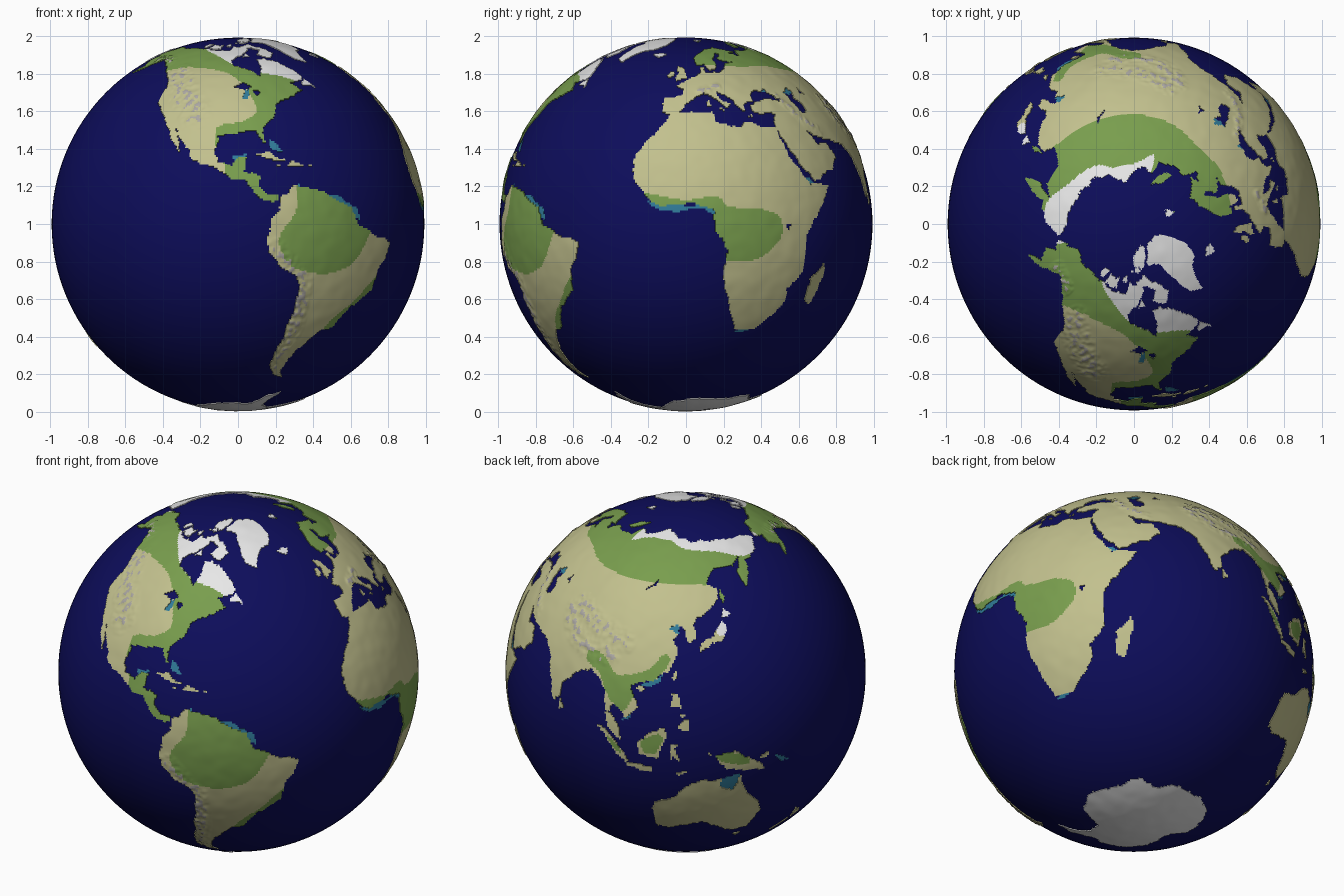
import bpy, bmesh, math, random
from mathutils import Vector, noise
from mathutils.geometry import intersect_point_line

if "Cube" in bpy.data.objects:
    bpy.data.objects.remove(bpy.data.objects["Cube"])
random.seed(4)

COLUMNS, ROWS = 600, 300
STEP = 360 / COLUMNS
SEA_RADIUS = 0.993
cells = {}          # (column, row) -> [part name, material index]


def make_material(name, colour):
    material = bpy.data.materials.new(name)
    material.use_nodes = True
    material.diffuse_color = (*colour, 1)
    shader = material.node_tree.nodes["Principled BSDF"]
    shader.inputs["Base Color"].default_value = (*colour, 1)
    shader.inputs["Roughness"].default_value = 0.9
    return material


palette = [make_material("dry_land_tan", (0.54, 0.53, 0.27)),
           make_material("forest_green", (0.19, 0.34, 0.075)),
           make_material("snow_white", (0.8, 0.8, 0.8)),
           make_material("mountain_grey", (0.4, 0.38, 0.36)),
           make_material("shallow_water_teal", (0.03, 0.2, 0.32)),
           make_material("ocean_navy", (0.004, 0.004, 0.105))]
TAN, GREEN, SNOW, GREY, TEAL, NAVY = range(len(palette))


def roughen(points, levels=3):
    """Break every edge of an outline into a ragged coast."""
    for _ in range(levels):
        result = []
        for (ax, ay), (bx, by) in zip(points, points[1:] + points[:1]):
            push = random.uniform(-0.12, 0.12)
            limit = min(1, 6 / max(math.hypot(bx - ax, by - ay), 1))
            push *= limit
            result += [(ax, ay), ((ax + bx) / 2 - (by - ay) * push, (ay + by) / 2 + (bx - ax) * push)]
        points = result
    return points


def soften(points, levels=2):
    """Round the corners of a climate zone."""
    for _ in range(levels):
        result = []
        for a, b in zip(points, points[1:] + points[:1]):
            a, b = Vector(a), Vector(b)
            result += [a.lerp(b, 0.2), a.lerp(b, 0.8)]
        points = result
    return points


def inside(points):
    """Scan an outline of longitudes and latitudes, giving the grid cells within it."""
    for row in range(ROWS):
        lat = (row + 0.5) * STEP - 90
        hits = sorted(ax + (lat - ay) / (by - ay) * (bx - ax)
                      for (ax, ay), (bx, by) in zip(points, points[1:] + points[:1])
                      if (ay > lat) != (by > lat))
        for west, east in zip(hits[::2], hits[1::2]):
            first = math.ceil((west + 180) / STEP - 0.5)
            last = math.floor((east + 180) / STEP - 0.5)
            for column in range(first, last + 1):
                yield column % COLUMNS, row


def land(part, colour, points):
    for cell in inside(roughen(points)):
        cells[cell] = [part, colour]


def sea(points):
    for cell in inside(roughen(points, 2)):
        cells.pop(cell, None)


def zone(colour, points):
    for cell in inside(soften(points)):
        if cell in cells:
            cells[cell][1] = colour


def shallow(points):
    for cell in inside(roughen(points)):
        cells.setdefault(cell, ["shallows", TEAL])


# Americas
land("north_america", GREEN, [
    (-168, 66), (-161, 64), (-165, 61), (-158, 58), (-164, 54), (-152, 59), (-146, 61), (-137, 58), (-130, 54),
    (-124, 48), (-124, 40), (-118, 34), (-115, 30), (-110, 23), (-113, 31), (-109, 26), (-105, 20), (-95, 16),
    (-92, 14), (-87, 13), (-83, 8), (-78, 7), (-77, 9), (-80, 9), (-83, 11), (-83, 15), (-88, 16), (-87, 21),
    (-90, 21), (-92, 18), (-96, 19), (-98, 23), (-97, 28), (-90, 29), (-84, 30), (-82, 27), (-80, 25), (-81, 31),
    (-76, 35), (-74, 40), (-70, 42), (-65, 44), (-60, 46), (-65, 49), (-60, 50), (-56, 52), (-62, 58), (-65, 60),
    (-70, 61), (-78, 62), (-77, 56), (-79, 52), (-82, 55), (-93, 58), (-94, 61), (-87, 64), (-86, 66), (-81, 69),
    (-94, 72), (-97, 68), (-108, 68), (-115, 69), (-128, 70), (-141, 70), (-156, 71)])
land("south_america", TAN, [
    (-77, 8), (-72, 12), (-62, 10), (-52, 5), (-50, 0), (-44, -3), (-35, -6), (-39, -13), (-40, -21), (-48, -26),
    (-54, -34), (-58, -35), (-62, -39), (-65, -42), (-67, -46), (-69, -51), (-66, -55), (-72, -53), (-75, -48),
    (-73, -40), (-71, -30), (-70, -18), (-76, -14), (-81, -6), (-80, -2), (-80, 1), (-77, 4)])
land("greenland", SNOW, [(-73, 78), (-60, 82), (-35, 83), (-20, 80), (-20, 73), (-25, 70), (-38, 66), (-43, 60),
                         (-50, 62), (-53, 68), (-57, 75), (-70, 76)])
for island in ([(-62, 66), (-68, 63), (-77, 65), (-72, 68), (-80, 70), (-89, 72), (-80, 74), (-70, 71)],
               [(-117, 70), (-105, 69), (-105, 73), (-115, 73)], [(-125, 72), (-120, 71), (-117, 74), (-123, 74)],
               [(-90, 77), (-78, 76), (-66, 82), (-85, 82), (-92, 80)], [(-102, 72), (-96, 72), (-98, 74)],
               [(-95, 75), (-82, 75), (-85, 77)], [(-87, 63), (-81, 63), (-84, 66)]):
    land("arctic_islands", SNOW, island)
land("newfoundland", SNOW, [(-59, 48), (-56, 51), (-53, 47)])
for island in ([(-85, 22), (-80, 23), (-74, 20), (-78, 20)], [(-74, 18), (-72, 20), (-68, 18)],
               [(-78, 18), (-76, 19), (-76, 18)], [(-67, 18), (-66, 19), (-65, 18)]):
    land("caribbean_islands", TAN, island)
zone(TAN, [(-131, 55), (-120, 57), (-105, 56), (-95, 54), (-87, 48), (-84, 42), (-82, 37), (-88, 33), (-98, 32),
           (-98, 25), (-94, 18), (-94, 13), (-108, 14), (-130, 30), (-136, 53)])
zone(SNOW, [(-118, 76), (-122, 70), (-104, 64), (-92, 58), (-80, 54), (-66, 52), (-54, 46), (-50, 52), (-75, 80)])
zone(GREEN, [(-72, 14), (-71, 8), (-72, 3), (-78, -4), (-75, -13), (-62, -16), (-51, -13), (-45, -3), (-42, 4)])
zone(GREEN, [(-36, -12), (-42, -18), (-46, -23), (-56, -32), (-57, -37), (-46, -30), (-36, -21)])
sea([(-92, 47), (-88, 49), (-84, 47), (-88, 46)])
sea([(-88, 42), (-87, 46), (-85, 46), (-86, 42)])
sea([(-84, 46), (-80, 45), (-82, 43), (-83, 44)])

# Africa
land("africa", TAN, [
    (-17, 15), (-17, 21), (-10, 30), (-6, 36), (10, 37), (11, 33), (20, 31), (22, 33), (33, 31), (35, 31), (34, 28),
    (37, 20), (43, 12), (51, 12), (44, 2), (40, -4), (40, -15), (35, -20), (35, -25), (32, -29), (26, -34),
    (18, -34), (15, -27), (12, -17), (13, -8), (9, -1), (9, 4), (4, 6), (-8, 5), (-13, 9)])
land("madagascar", TAN, [(44, -17), (49, -12), (50, -16), (47, -25), (44, -24)])
zone(GREEN, [(-20, 11), (-10, 9), (0, 7), (10, 9), (13, 5), (24, 5), (31, 2), (31, -5), (22, -12), (8, -11), (0, 0),
             (-18, 0)])
sea([(32, 0), (34, 0), (33, -2)])

# Europe and Asia
land("europe", TAN, [
    (-9, 37), (-9, 43), (-2, 43), (-1, 46), (-5, 48), (2, 51), (8, 54), (8, 57), (10, 57), (10, 54), (14, 54), (20, 55),
    (22, 57), (24, 59), (30, 60), (22, 61), (21, 63), (25, 65), (22, 66), (17, 62), (18, 60), (16, 56), (13, 55),
    (11, 59), (6, 58), (5, 62), (14, 68), (25, 71), (40, 67), (33, 66), (40, 64), (44, 68), (54, 68), (56, 45),
    (48, 41), (41, 42), (37, 45), (38, 47), (34, 45), (31, 46), (28, 43), (28, 41), (24, 40), (23, 37), (20, 40),
    (19, 42), (13, 45), (14, 42), (18, 40), (16, 38), (12, 42), (9, 44), (4, 43), (0, 40), (-2, 37), (-6, 36)])
land("north_asia", TAN, [
    (52, 68), (68, 69), (70, 73), (80, 72), (104, 77), (114, 74), (130, 71), (140, 72), (160, 70), (180, 69), (190, 66),
    (179, 62), (165, 60), (162, 55), (157, 51), (156, 57), (163, 62), (155, 59), (142, 59), (136, 54), (141, 52),
    (140, 48), (132, 43), (118, 41), (52, 41)])
land("south_asia", TAN, [
    (131, 45), (128, 40), (129, 36), (126, 34), (125, 38), (121, 40), (118, 39), (122, 37), (120, 35), (122, 31),
    (119, 25), (114, 22), (110, 21), (106, 20), (109, 13), (105, 9), (100, 13), (99, 10), (103, 5), (104, 1), (101, 3),
    (98, 9), (97, 17), (91, 22), (87, 21), (80, 15), (80, 10), (77, 8), (73, 17), (72, 21), (67, 25), (57, 27),
    (51, 28), (48, 30), (51, 25), (56, 26), (59, 22), (55, 17), (45, 13), (43, 16), (39, 21), (35, 28), (34, 31),
    (36, 36), (30, 36), (27, 37), (26, 39), (29, 41), (35, 42), (41, 41), (52, 45)])
land("british_isles", TAN, [(-5, 50), (1, 51), (0, 53), (-2, 57), (-5, 58), (-5, 55), (-3, 54), (-5, 52)])
land("british_isles", TAN, [(-10, 52), (-6, 52), (-6, 55), (-8, 55)])
land("iceland", SNOW, [(-24, 65), (-19, 63), (-14, 65), (-18, 66)])
land("svalbard", SNOW, [(12, 79), (17, 77), (25, 80)])
land("novaya_zemlya", SNOW, [(52, 71), (58, 71), (68, 77), (56, 75)])
for island in ([(12, 38), (15, 38), (15, 37)], [(8, 39), (9, 43), (10, 39)], [(24, 35), (26, 36), (26, 35)]):
    land("mediterranean_islands", TAN, island)
land("sakhalin", GREEN, [(142, 46), (142, 54), (144, 49)])
land("japan", TAN, [(130, 31), (131, 34), (136, 36), (140, 41), (142, 39), (140, 35), (135, 34), (132, 32)])
land("japan", SNOW, [(140, 42), (142, 45), (145, 43), (143, 42)])
land("sri_lanka", TAN, [(80, 6), (80, 10), (82, 7)])
land("taiwan", TAN, [(120, 23), (121, 25), (122, 25), (121, 22)])
land("hainan", TAN, [(108, 19), (110, 20), (111, 19), (110, 18)])
sea([(47, 45), (51, 47), (53, 45), (51, 42), (54, 40), (54, 37), (50, 37), (49, 40)])
sea([(58, 44), (60, 47), (61, 44)])
sea([(104, 51), (110, 56), (109, 53)])
zone(GREEN, [(0, 58), (17, 58), (34, 57), (50, 58), (69, 55), (90, 54), (115, 54), (136, 54), (156, 48), (195, 58),
             (195, 80), (0, 80)])
zone(SNOW, [(72, 66), (85, 71), (110, 72), (121, 68), (150, 66), (165, 61), (195, 60), (195, 80), (72, 80)])
zone(GREEN, [(87, 28), (94, 28), (100, 22), (106, 23), (112, 25), (117, 31), (120, 29), (115, 22), (108, 20),
             (107, 15), (104, 10), (98, 15), (94, 22), (88, 24)])
zone(SNOW, [(137, 36), (141, 36), (144, 40), (139, 42)])

# Islands of the south east, Australia and New Zealand
for island in ([(95, 5), (98, 4), (104, -2), (106, -6), (102, -4)], [(105, -6), (114, -7), (114, -9), (106, -8)],
               [(109, 1), (117, 7), (119, 5), (116, -4), (110, -3)],
               [(119, -5), (120, 1), (125, 2), (121, 0), (123, -5), (121, -3)],
               [(131, -1), (135, -3), (141, -2), (147, -6), (151, -10), (143, -9), (138, -8), (135, -4)],
               [(120, 18), (122, 18), (124, 13), (120, 14)], [(122, 7), (126, 10), (126, 6)],
               [(122, 11), (125, 12), (124, 10)], [(149, -6), (152, -4), (152, -6)], [(120, -9), (127, -8), (123, -10)]):
    land("south_east_islands", TAN, island)
zone(GREEN, [(110, 2), (116, 5), (118, 3), (115, -3), (111, -2)])
zone(GREEN, [(133, -2), (144, -3), (147, -8), (137, -6)])
zone(GREEN, [(98, 3), (103, -1), (104, -4), (101, -2)])
land("australia", TAN, [
    (114, -22), (114, -34), (118, -35), (124, -33), (131, -31), (138, -35), (144, -38), (150, -37), (153, -29),
    (151, -24), (146, -19), (143, -11), (141, -17), (136, -15), (137, -12), (131, -12), (126, -14), (122, -18)])
land("tasmania", TAN, [(145, -41), (148, -41), (147, -43)])
land("new_zealand", TAN, [(173, -35), (178, -38), (175, -41), (174, -39)])
land("new_zealand", TAN, [(173, -41), (174, -42), (169, -46), (167, -46)])

# Antarctica wraps right round the pole
land("antarctica", SNOW, [
    (-181, -78), (-160, -77), (-140, -75), (-120, -74), (-100, -73), (-75, -73), (-68, -67), (-58, -63), (-62, -70),
    (-60, -75), (-45, -78), (-30, -77), (-15, -72), (0, -70), (30, -69), (55, -66), (70, -69), (90, -66), (110, -66),
    (135, -66), (150, -69), (165, -71), (168, -77), (181, -78), (181, -95), (-181, -95)])

# Shallow water beside the coasts
for patch in ([(-79, 27), (-77, 26), (-75, 23), (-79, 24)], [(-88, 42), (-87, 46), (-85, 46), (-86, 42)],
              [(-61, 9), (-51, 2), (-49, 1), (-50, 5), (-58, 9)], [(-92, 22), (-87, 22), (-90, 18)],
              [(136, -12), (143, -11), (141, -18), (136, -16)], [(117, 37), (122, 37), (122, 41), (117, 41)],
              [(46, 44), (54, 44), (54, 48), (46, 48)], [(34, 45), (39, 45), (39, 48), (34, 47)],
              [(-14, 9), (-8, 4), (5, 5), (9, 3), (9, 6), (-8, 6)], [(40, 15), (44, 11), (44, 14)],
              [(104, 8), (107, 9), (107, 11)], [(110, 20), (116, 21), (117, 24)], [(155, -6), (161, -9), (157, -9)],
              [(-72, 10), (-70, 13), (-71, 9)], [(18, -35), (24, -35), (24, -33)]):
    shallow(patch)

# Mountain chains as paths with a width
CHAINS = [([(-122, 52), (-113, 44), (-106, 36)], 7), ([(-78, -8), (-69, -18), (-69, -33), (-73, -50)], 4),
          ([(72, 38), (78, 32), (88, 28), (97, 28)], 4), ([(75, 41), (90, 36), (102, 33)], 4),
          ([(6, 45), (14, 47)], 2), ([(41, 43), (48, 34), (55, 30)], 2), ([(-152, 62), (-135, 60)], 3)]


def mountain(spot, direction):
    strength = 0
    for path, width in CHAINS:
        for a, b in zip(path, path[1:]):
            a, b = Vector((*a, 0)), Vector((*b, 0))
            along = intersect_point_line(spot, a, b)[1]
            gap = (a.lerp(b, min(1, max(0, along))) - spot).length
            strength = max(strength, 1 - gap / width)
    return strength ** 0.5 * max(0, 0.45 + noise.noise(direction * 45))


def build_part(part, faces):
    """Lift the cells of one part off the sea and drop a cliff round its edge."""
    bm = bmesh.new()
    corners, peaks = {}, {}

    def corner(column, row):
        key = (column % COLUMNS if 0 < row < ROWS else 0, row)
        if key not in corners:
            lon, lat = key[0] * STEP - 180, row * STEP - 90
            east, north = math.radians(lon), math.radians(lat)
            way = Vector((math.cos(north) * math.cos(east), math.cos(north) * math.sin(east), math.sin(north)))
            peak, radius = 0, SEA_RADIUS + 0.001
            if part != "shallows":
                peak = mountain(Vector((lon, lat, 0)), way)
                radius = 0.9975 + 0.0018 * noise.noise(way * 14) + 0.008 * peak
            corners[key] = bm.verts.new(way * radius)
            peaks[corners[key]] = peak
        return corners[key]

    for (column, row), colour in faces:
        loop = [corner(column, row), corner(column + 1, row), corner(column + 1, row + 1), corner(column, row + 1)]
        face = bm.faces.new(list(dict.fromkeys(loop)))
        high = sum(peaks[v] for v in loop) / len(loop)
        face.material_index = GREY if high > 0.5 else colour
    rim = [edge for edge in bm.edges if edge.is_boundary]
    skirt = bmesh.ops.extrude_edge_only(bm, edges=rim)["geom"]
    for item in skirt:
        if isinstance(item, bmesh.types.BMVert):
            item.co = item.co.normalized() * (SEA_RADIUS - 0.004)
    return finish(part, bm)


def finish(name, bm):
    mesh = bpy.data.meshes.new(name)
    bm.to_mesh(mesh)
    bm.free()
    for material in palette:
        mesh.materials.append(material)
    obj = bpy.data.objects.new(name, mesh)
    obj.location.z = 1
    bpy.context.collection.objects.link(obj)
    obj.select_set(True)
    bpy.context.view_layer.objects.active = obj
    return obj


bpy.ops.object.select_all(action="DESELECT")

# Ocean ball
ball = bmesh.new()
bmesh.ops.create_uvsphere(ball, u_segments=128, v_segments=64, radius=SEA_RADIUS)
for face in ball.faces:
    face.material_index = NAVY
finish("ocean", ball)

# Raised land
parts = {}
for cell, (part, colour) in cells.items():
    parts.setdefault(part, []).append((cell, colour))
for part, faces in parts.items():
    build_part(part, faces)
bpy.ops.object.shade_smooth_by_angle(angle=math.radians(40))
